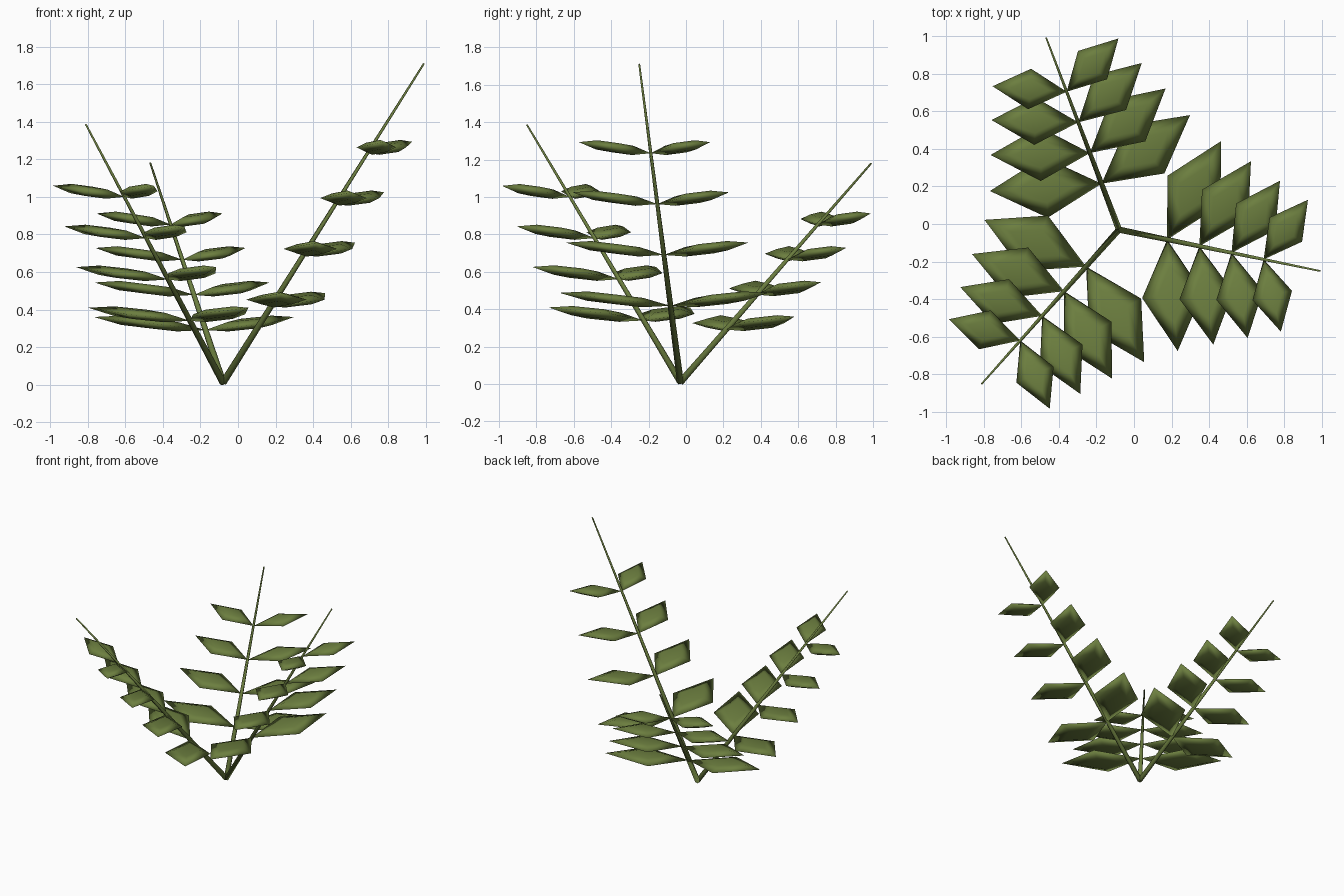
import bpy, bmesh, math
from mathutils import Vector, Matrix

cube = bpy.data.objects.get("Cube")
if cube:
    bpy.data.objects.remove(cube, do_unlink=True)

green = bpy.data.materials.new("leaf_green")
green.use_nodes = True
green.diffuse_color = (0.15, 0.21, 0.05, 1)
green.node_tree.nodes["Principled BSDF"].inputs["Base Color"].default_value = green.diffuse_color

ROOT = Vector((-0.08, -0.03, 0.01))
TIPS = [Vector((0.99, -0.25, 1.71)), Vector((-0.81, -0.85, 1.385)), Vector((-0.467, 0.99, 1.18))]
LEVELS = 4


def finish(bm, name, matrix):
    """Turn a bmesh into a smooth green object placed by a matrix."""
    bmesh.ops.recalc_face_normals(bm, faces=bm.faces)
    for face in bm.faces:
        face.smooth = True
    mesh = bpy.data.meshes.new(name)
    bm.to_mesh(mesh)
    bm.free()
    mesh.materials.append(green)
    obj = bpy.data.objects.new(name, mesh)
    obj.matrix_world = matrix
    bpy.context.collection.objects.link(obj)


def add_stem(name, tip):
    """Straight tapered stem from the common root to its tip."""
    axis = tip - ROOT
    bm = bmesh.new()
    bmesh.ops.create_cone(bm, cap_ends=True, segments=6, radius1=0.019,
                          radius2=0.005, depth=axis.length)
    turn = axis.to_track_quat('Z', 'Y').to_matrix().to_4x4()
    finish(bm, name, Matrix.Translation((ROOT + tip) / 2) @ turn)


def add_leaf(name, base, heading, length, rise):
    """Diamond blade along +x, with a raised inner diamond above and below."""
    half, wide, thick = length / 2, length * 0.27, 0.025
    bm = bmesh.new()

    def diamond(size, z):
        return [bm.verts.new((half + half * size * math.cos(a), wide * size * math.sin(a), z))
                for a in (i * math.pi / 2 for i in range(4))]

    rim = diamond(1, 0)
    for z in (thick, -thick):
        inner = diamond(0.5, z)
        bm.faces.new(inner)
        for i in range(4):
            j = (i + 1) % 4
            bm.faces.new((rim[i], rim[j], inner[j], inner[i]))
    tilt = Matrix.Rotation(-math.atan2(rise, length), 4, 'Y')
    finish(bm, name, Matrix.Translation(base) @ Matrix.Rotation(heading, 4, 'Z') @ tilt)


# Three fronds, each with four pairs of leaves that shrink toward the tip
for n, tip in enumerate(TIPS, 1):
    add_stem(f"stem_{n}", tip)
    axis = tip - ROOT
    heading = math.atan2(axis.y, axis.x)
    for level in range(LEVELS):
        k = level / (LEVELS - 1)
        base = ROOT + axis * (0.24 + 0.48 * k)
        spread = math.radians(73 - 8 * k)
        for side, sign in (("left", 1), ("right", -1)):
            add_leaf(f"leaf_{n}_{level + 1}_{side}", base, heading + sign * spread,
                     0.6 - 0.2 * k, 0.07 - 0.01 * k)
